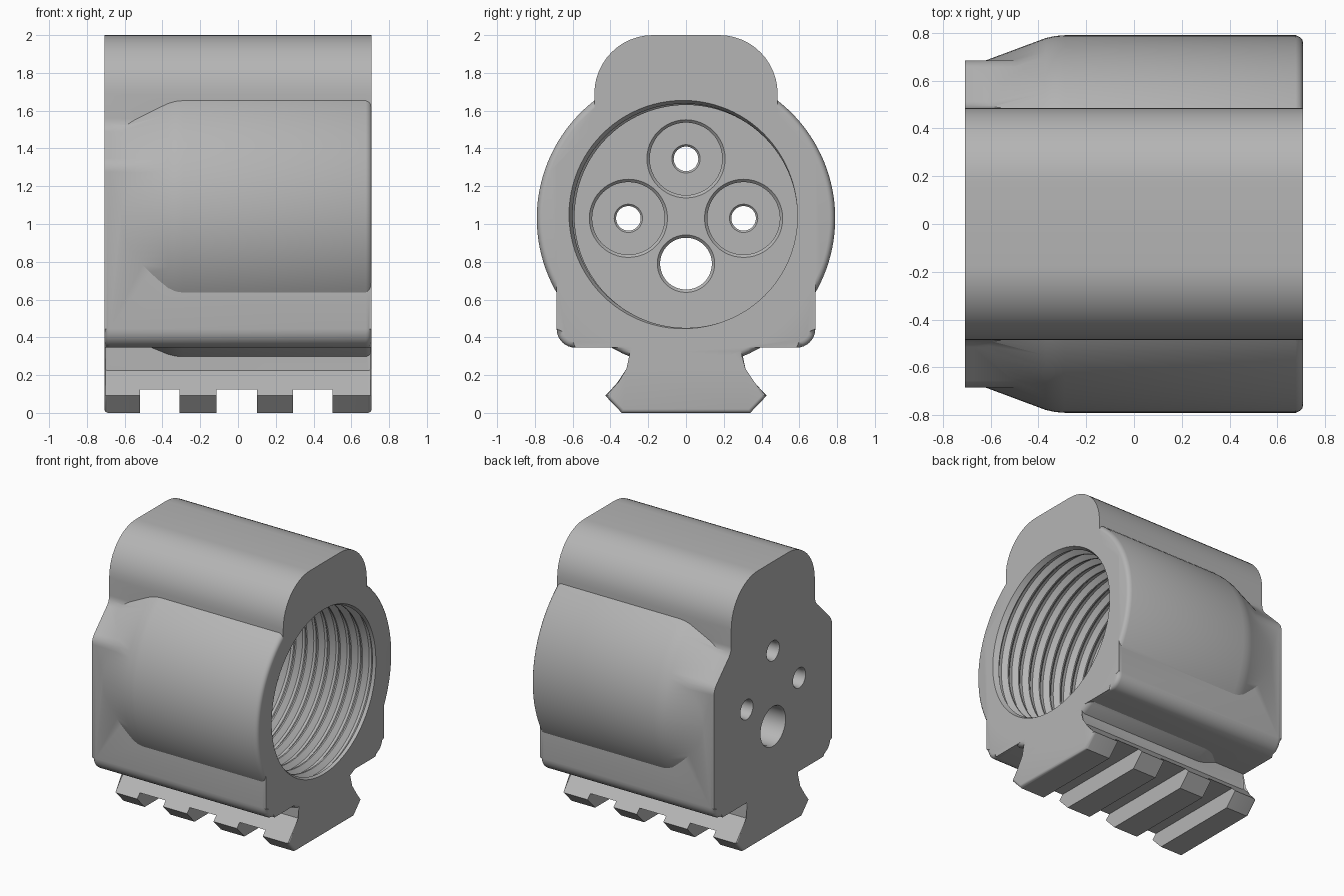
import bpy, bmesh
from math import radians, sin, cos, tau

cube = bpy.data.objects.get("Cube")
if cube:
    bpy.data.objects.remove(cube)

HALF = 0.707      # half length along x
AXIS = 1.03       # height of the barrel axis

metal = bpy.data.materials.new("plain grey metal")
metal.use_nodes = True
grey = (0.46, 0.46, 0.46, 1)
metal.diffuse_color = grey
metal.node_tree.nodes["Principled BSDF"].inputs["Base Color"].default_value = grey


def finish(name, bm):
    bmesh.ops.recalc_face_normals(bm, faces=bm.faces[:])
    mesh = bpy.data.meshes.new(name)
    bm.to_mesh(mesh)
    bm.free()
    mesh.materials.append(metal)
    ob = bpy.data.objects.new(name, mesh)
    bpy.context.collection.objects.link(ob)
    return ob


def arc(cy, cz, r, start, end, steps=8):
    angles = [radians(start + (end - start) * i / steps) for i in range(steps + 1)]
    return [(cy + r * cos(a), cz + r * sin(a)) for a in angles]


def prism(name, half, bevel):
    """Mirror a half outline in y, extrude it along x and round both end rims."""
    outline = half + [(-y, z) for y, z in reversed(half)]
    bm = bmesh.new()
    ends = [[bm.verts.new((x, y, z)) for y, z in outline] for x in (-HALF, HALF)]
    caps = [bm.faces.new(e) for e in ends]
    n = len(outline)
    for i in range(n):
        j = (i + 1) % n
        bm.faces.new((ends[0][i], ends[0][j], ends[1][j], ends[1][i]))
    rims = [e for f in caps for e in f.edges]
    bmesh.ops.bevel(bm, geom=rims, offset=bevel, segments=4, profile=0.5,
                    affect='EDGES', clamp_overlap=False)
    return finish(name, bm)


def lathe(name, profile, y=0, z=AXIS, sides=96):
    """Turn (x, radius) points around an axis parallel to x."""
    bm = bmesh.new()
    rings = [[bm.verts.new((x, y + r * cos(tau * i / sides), z + r * sin(tau * i / sides)))
              for i in range(sides)] for x, r in profile]
    for a, b in zip(rings, rings[1:]):
        for i in range(sides):
            j = (i + 1) % sides
            bm.faces.new((a[i], a[j], b[j], b[i]))
    bm.faces.new(rings[0])
    bm.faces.new(rings[-1])
    return finish(name, bm)


def box(name, x0, x1, z0, z1):
    bm = bmesh.new()
    bmesh.ops.create_cube(bm, size=1)
    for v in bm.verts:
        v.co = ((x0 + x1) / 2 + v.co.x * (x1 - x0), v.co.y * 2,
                (z0 + z1) / 2 + v.co.z * (z1 - z0))
    return finish(name, bm)


def combine(target, tool, operation):
    mod = target.modifiers.new(operation.lower(), 'BOOLEAN')
    mod.operation = operation
    mod.solver = 'EXACT'
    mod.object = tool
    bpy.context.view_layer.objects.active = target
    bpy.ops.object.modifier_apply(modifier=mod.name)
    bpy.data.objects.remove(tool)


# Main block: rounded top lobe, curved shoulder, square lower half
half = (arc(0.175, 1.69, 0.31, 90, 0, 12)
        + arc(0.585, 1.56, 0.1, 180, 225)
        + arc(0.585, 1.276, 0.1, 45, 0)
        + arc(0.585, 0.445, 0.1, 0, -90))
housing = prism("housing", half, 0.03)

# Round barrel that tapers into the block at the closed end
barrel = lathe("barrel", [(HALF, 0.76), (0.704, 0.772), (0.695, 0.782), (0.677, 0.79),
                          (-0.29, 0.79), (-0.33, 0.787), (-0.37, 0.778), (-0.7, 0.655)],
               sides=128)
combine(housing, barrel, 'UNION')

# Threaded bore
pitch = 0.09
thread = [(0.75, 0.59)]
for i in range(11):
    x = 0.68 - pitch * i
    thread += [(x, 0.59), (x - 0.03, 0.622), (x - 0.05, 0.622), (x - 0.08, 0.59)]
FLOOR = -0.4
thread.append((FLOOR, 0.59))
combine(housing, lathe("bore_cutter", thread, z=1.04), 'DIFFERENCE')
mouth = [(0.65, 0.575), (HALF + 0.003, 0.606), (0.76, 0.606)]
combine(housing, lathe("mouth_cutter", mouth, -0.015, 1.05), 'DIFFERENCE')

# Three counterbored holes and one larger plain hole through the end wall
pocket = FLOOR - 0.12
for y, z in ((0, 1.345), (-0.305, AXIS), (0.305, AXIS)):
    steps = [(FLOOR + 0.1, 0.207), (FLOOR, 0.207), (FLOOR - 0.015, 0.192), (pocket, 0.192),
             (pocket, 0.075), (pocket - 0.01, 0.065), (-0.69, 0.065), (-0.72, 0.08)]
    combine(housing, lathe("screw_cutter", steps, y, z, 48), 'DIFFERENCE')
steps = [(FLOOR + 0.1, 0.152), (FLOOR, 0.152), (FLOOR - 0.015, 0.137), (-0.69, 0.137), (-0.72, 0.152)]
combine(housing, lathe("tube_cutter", steps, 0, 0.79, 64), 'DIFFERENCE')

# Dovetail rail with three cross slots underneath
rail = prism("rail", [(0.295, 0.4), (0.295, 0.225), (0.428, 0.092), (0.34, 0)], 0.02)
for x0, x1 in ((-0.52, -0.31), (-0.115, 0.1), (0.29, 0.5)):
    combine(rail, box("slot_cutter", x0, x1, -0.1, 0.125), 'DIFFERENCE')
combine(housing, rail, 'UNION')

# Smooth curves, crisp edges
bpy.ops.object.select_all(action='DESELECT')
housing.select_set(True)
bpy.context.view_layer.objects.active = housing
bpy.ops.object.shade_smooth_by_angle(angle=radians(28))
